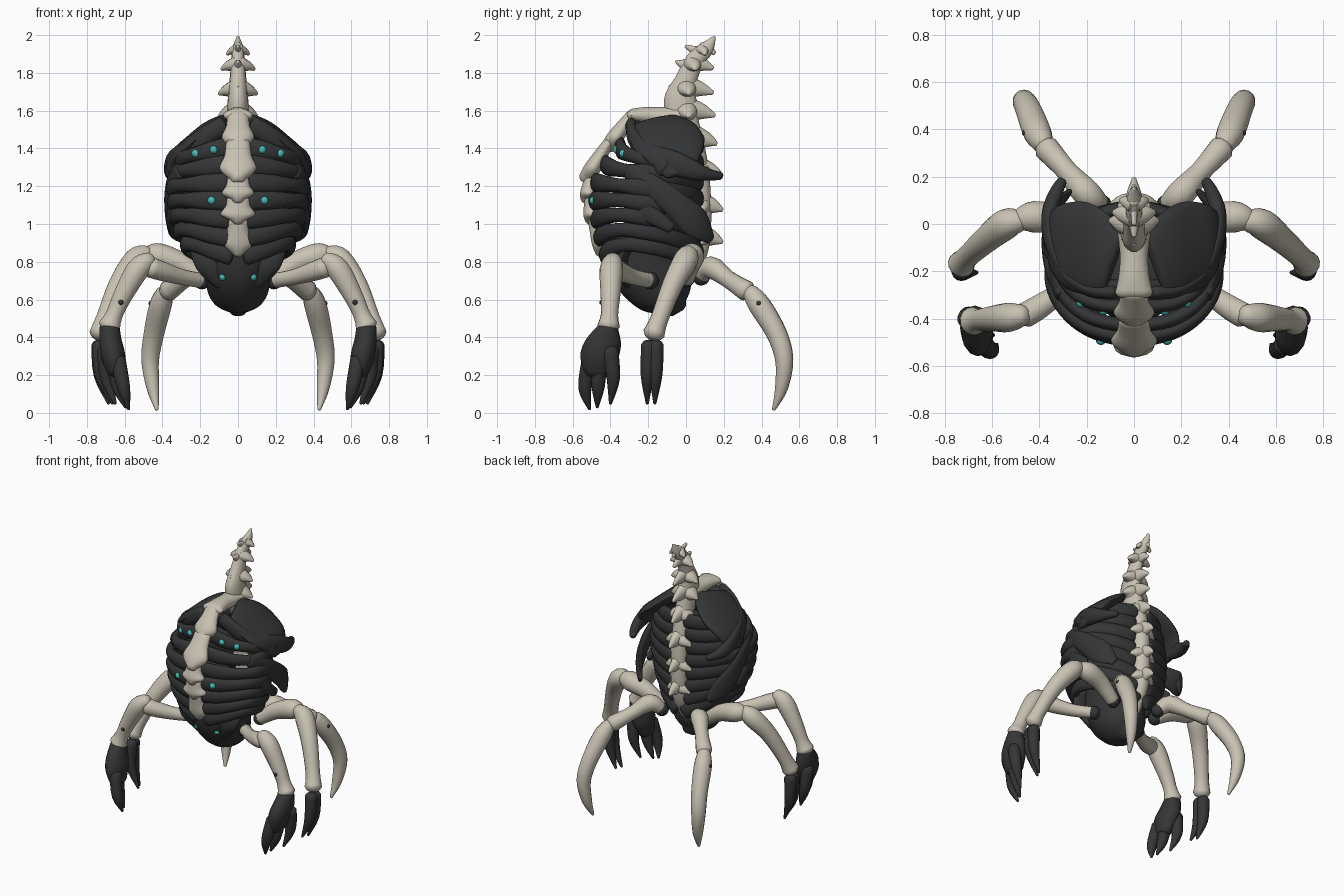
import bpy, bmesh, math
from mathutils import Vector

if "Cube" in bpy.data.objects:
    bpy.data.objects.remove(bpy.data.objects["Cube"], do_unlink=True)


def material(name, color):
    m = bpy.data.materials.new(name)
    m.use_nodes = True
    m.diffuse_color = (*color, 1)
    m.node_tree.nodes["Principled BSDF"].inputs["Base Color"].default_value = (*color, 1)
    return m


BONE = material("pale bone", (0.58, 0.54, 0.45))
DARK = material("charcoal shell", (0.035, 0.036, 0.037))
TEAL = material("teal glow", (0.06, 0.5, 0.45))


def finish(name, bm, mat, mirror):
    bmesh.ops.recalc_face_normals(bm, faces=bm.faces)
    me = bpy.data.meshes.new(name)
    bm.to_mesh(me)
    bm.free()
    ob = bpy.data.objects.new(name, me)
    bpy.context.collection.objects.link(ob)
    me.materials.append(mat)
    if mirror:
        ob.modifiers.new("mirror", "MIRROR")
    bpy.ops.object.select_all(action="DESELECT")
    ob.select_set(True)
    bpy.context.view_layer.objects.active = ob
    bpy.ops.object.shade_smooth_by_angle(angle=math.radians(50))
    return ob


def smooth_path(pts, steps=4):
    """Catmull-Rom samples of (x, y, z, width, thickness) points."""
    p = [pts[0]] + pts + [pts[-1]]
    out = []
    for i in range(1, len(p) - 2):
        for s in range(steps):
            t = s / steps
            out.append([0.5 * (2 * b + (c - a) * t + (2 * a - 5 * b + 4 * c - d) * t ** 2
                               + (3 * b - a - 3 * c + d) * t ** 3)
                        for a, b, c, d in zip(*p[i - 1:i + 3])])
    return out + [list(pts[-1])]


def loft(name, pts, mat, ref=(0, 0, 1), mirror=True, steps=4, sides=14):
    """Elliptical tube with rounded ends; width runs along ref."""
    pts = [tuple(p) if len(p) == 5 else (*p, p[3]) for p in pts]
    path = smooth_path(pts, steps)
    cs = [Vector(p[:3]) for p in path]
    rings = []
    last = len(cs) - 1
    for i, p in enumerate(path):
        t = (cs[min(i + 1, last)] - cs[max(i - 1, 0)]).normalized()
        n = Vector(ref)
        n = (n - t * n.dot(t)).normalized()
        w, h = max(p[3], .003), max(p[4], .003)
        ring = [(cs[i], t, n, w, h)]
        r = min(w, h)
        if i == 0:
            ring = [(cs[i] - t * r * k, t, n, w - r * q, h - r * q) for k, q in ((.6, .6), (.4, .25))] + ring
        if i == last:
            ring += [(cs[i] + t * r * k, t, n, w - r * q, h - r * q) for k, q in ((.4, .25), (.6, .6))]
        rings += ring
    bm = bmesh.new()
    loops = []
    for c, t, n, w, h in rings:
        b = t.cross(n)
        loops.append([bm.verts.new(c + n * w * math.cos(a) + b * h * math.sin(a))
                      for a in (math.tau * k / sides for k in range(sides))])
    for l0, l1 in zip(loops, loops[1:]):
        for k in range(sides):
            j = (k + 1) % sides
            bm.faces.new((l0[k], l0[j], l1[j], l1[k]))
    bm.faces.new(loops[0])
    bm.faces.new(loops[-1])
    return finish(name, bm, mat, mirror)


def ball(name, c, r, mat):
    bm = bmesh.new()
    bmesh.ops.create_uvsphere(bm, u_segments=14, v_segments=10, radius=r)
    bmesh.ops.translate(bm, vec=c, verts=bm.verts)
    return finish(name, bm, mat, True)


# Ribcage outline: height, half width, front depth
CAGE = [(.72, .16, -.36), (.82, .24, -.43), (.95, .31, -.47), (1.08, .345, -.49),
        (1.2, .35, -.49), (1.35, .305, -.41), (1.45, .22, -.31), (1.54, .1, -.23)]


def rib_point(i, a, out=0):
    """Point on rib i: low ribs rise from the breastbone, top ribs fall."""
    z = .82 + .1 * i + (.12 - .025 * i) * math.sin(a) - .1 * a / math.pi
    zc = min(max(z, CAGE[0][0]), CAGE[-1][0])
    for lo, hi in zip(CAGE, CAGE[1:]):
        if zc <= hi[0]:
            f = (zc - lo[0]) / (hi[0] - lo[0])
            hx, yf = (lo[k] + (hi[k] - lo[k]) * f for k in (1, 2))
            break
    back = .07
    mid, ry = (yf + back) / 2, (back - yf) / 2
    return ((hx + out) * math.sin(a) ** .95, mid - (ry + out) * math.cos(a), z)


# Ribs, thinner where the cage opens at the corners
for i in range(8):
    pts = []
    for k in range(10):
        a = .16 + 2.8 * k / 9
        pts.append((*rib_point(i, a), .052 - .016 * math.exp(-((a - 1) / .35) ** 2), .03))
    loft(f"rib_{i + 1}", pts, DARK, steps=3)

# Abdomen
loft("abdomen", [(0, -.2, .9, .2, .22), (0, -.2, .8, .19, .21), (0, -.15, .7, .175, .19),
                 (0, -.09, .61, .14, .14), (0, -.06, .56, .06, .07)], DARK, ref=(1, 0, 0), mirror=False, sides=24)
loft("abdomen_plate", [(.19, -.3, .9, .07, .03), (.15, -.34, .8, .08, .03), (.08, -.31, .69, .05, .03)],
     DARK, ref=(1, 0, 0))

# Shoulder shields with rear horns
loft("shoulder_shield", [(.1, -.16, 1.535, .14, .035), (.16, -.13, 1.495, .18, .045), (.24, -.09, 1.43, .19, .045),
                         (.32, -.06, 1.36, .15, .04), (.36, -.04, 1.27, .08, .025)],
     DARK, ref=(0, 1, 0), sides=24)
loft("shoulder_band", [(.08, -.29, 1.52, .05, .03), (.18, -.28, 1.46, .05, .03), (.28, -.22, 1.38, .05, .03),
                       (.35, -.12, 1.29, .05, .03)], DARK)
loft("shoulder_horn", [(.31, -.18, 1.37, .05, .03), (.35, -.06, 1.32, .065, .035), (.355, .05, 1.28, .05, .035),
                       (.33, .13, 1.26, .03, .03), (.305, .18, 1.255, .022, .022)], DARK)
# Diagonal flank blades
loft("flank_blade", [(.31, -.3, 1.28, .045, .025), (.355, -.18, 1.2, .06, .025), (.365, -.05, 1.1, .07, .025),
                     (.335, .06, 1.0, .08, .025), (.28, .13, .92, .03, .015)], DARK)
loft("flank_plate", [(.23, -.38, 1.2, .03, .02), (.3, -.3, 1.14, .06, .025), (.35, -.2, 1.06, .05, .025),
                     (.355, -.08, .98, .03, .02)], DARK)

# Spine column, from the pointed tip down
COLUMN = [(0, .15, 1.99, .008), (0, .11, 1.93, .03, .04), (0, .05, 1.87, .035, .05), (0, .0, 1.76, .045, .06),
          (0, -.03, 1.65, .055, .09), (0, -.01, 1.54, .06, .08), (0, .05, 1.36, .06), (0, .07, 1.2, .06),
          (0, .075, 1.0, .06), (0, .06, .85, .055), (0, .0, .7, .04)]
loft("spine_column", COLUMN, BONE, ref=(1, 0, 0), mirror=False)

# Vertebra processes: height, column depth, spike reach, side reach, size
VERTEBRAE = [(1.91, .085, .15, .06, .55), (1.83, .035, .14, .09, .75), (1.7, .0, .14, .105, .9),
             (1.58, .0, .15, .105, 1), (1.43, .04, .16, .1, 1), (1.26, .07, .19, .1, 1),
             (1.08, .07, .19, .1, 1), (.91, .07, .19, .09, 1)]
for i, (z, y, reach, side, s) in enumerate(VERTEBRAE):
    n = i + 1
    loft(f"vertebra_spike_{n}", [(0, y, z + .03 * s, .07 * s, .05 * s),
                                 (0, (y + reach) / 2 + .01, z + .015 * s, .042 * s, .028 * s),
                                 (0, reach, z - .005, .012, .01)], BONE, mirror=False)
    loft(f"vertebra_wing_{n}", [(.01, y, z + .02 * s, .06 * s, .065 * s),
                                (side * .6, y + .01, z + .005, .035 * s, .045 * s),
                                (side - .005, y + .015, z - .01, .01, .012)], BONE)
    if i < 3:
        loft(f"vertebra_keel_{n}", [(0, y, z, .05 * s, .035 * s), (0, y - .05, z + .015, .035 * s, .025 * s),
                                    (0, y - .085, z + .03, .01, .01)], BONE, mirror=False)

# Breastbone: a chain of keystone plates down the front
loft("collar_bridge", [(0, .02, 1.58, .08, .045), (0, -.12, 1.57, .06, .05), (0, -.22, 1.575, .065, .045),
                       (0, -.29, 1.575, .08, .035)], BONE, ref=(1, 0, 0), mirror=False)
STERNUM = [((-.29, 1.575), (-.41, 1.41), .075), ((-.41, 1.43), (-.53, 1.24), .085),
           ((-.51, 1.24), (-.52, 1.13), .075), ((-.51, 1.13), (-.495, 1.02), .08), ((-.49, 1.02), (-.44, .85), .07)]
for i, ((y0, z0), (y1, z1), w) in enumerate(STERNUM):
    at = lambda f: (0, y0 + (y1 - y0) * f, z0 + (z1 - z0) * f)
    loft(f"breastbone_{i + 1}", [(*at(0), w * .75, .03), (*at(.35), w * .85, .038), (*at(.72), w * 1.15, .045),
                                 (*at(1), w * .5, .04)], BONE, ref=(1, 0, 0), mirror=False)

# Legs: thigh and shin bones with flared joints
LEGS = {
    "front": ([(.19, -.19, .7, .04), (.3, -.28, .72, .042), (.4, -.35, .75, .052), (.46, -.385, .77, .055)],
              [(.47, -.385, .81, .045), (.53, -.395, .76, .062), (.61, -.4, .62, .052),
               (.655, -.405, .52, .046), (.68, -.41, .46, .06)]),
    "middle": ([(.18, .0, .71, .045), (.3, .02, .79, .058), (.42, .03, .83, .068), (.48, .02, .835, .05)],
               [(.48, .01, .845, .045), (.54, .0, .81, .065), (.63, -.07, .68, .056),
                (.705, -.14, .5, .048), (.73, -.17, .42, .058)]),
    "rear": ([(.14, .08, .72, .04), (.2, .13, .77, .06), (.28, .22, .71, .046), (.37, .32, .645, .055)],
             [(.385, .34, .64, .045), (.41, .39, .57, .06), (.445, .48, .42, .055), (.465, .52, .28, .048),
              (.45, .505, .13, .034), (.43, .465, .02, .01)]),
}
for leg, (thigh, shin) in LEGS.items():
    loft(f"{leg}_thigh", thigh, BONE)
    loft(f"{leg}_shin", shin, BONE, ref=(0, 1, 0))
    ball(f"{leg}_hip_socket", thigh[0][:3], .046, DARK)
ball("front_shin_hole", (.62, -.445, .585), .014, DARK)
ball("rear_shin_hole", (.46, .385, .58), .014, DARK)

# Front hands with three claws
loft("front_palm", [(.68, -.41, .45, .055, .055), (.675, -.43, .38, .09, .06), (.66, -.46, .3, .1, .065),
                    (.645, -.47, .22, .075, .05)], DARK, ref=(0, 1, 0))
CLAWS = {
    "front_claw_inner": ((.635, -.51, .28), (.605, -.535, .13), (.58, -.51, .02)),
    "front_claw_middle": ((.66, -.46, .28), (.635, -.465, .14), (.595, -.47, .03)),
    "front_claw_outer": ((.705, -.4, .33), (.695, -.385, .18), (.65, -.4, .05)),
    "middle_claw_fore": ((.73, -.195, .36), (.725, -.205, .2), (.665, -.205, .05)),
    "middle_claw_hind": ((.735, -.16, .36), (.73, -.16, .2), (.685, -.165, .05)),
}
for name, (a, b, c) in CLAWS.items():
    loft(name, [(*a, .042), (*b, .035), (*c, .008)], DARK, ref=(0, 1, 0))

# Glowing studs
for n, (i, a) in enumerate([(6, .44), (6, .8), (3, .37)]):
    ball(f"rib_light_{n + 1}", rib_point(i, a, .02), .022, TEAL)
ball("abdomen_light", (.08, -.357, .72), .02, TEAL)
ball("flank_light", (.335, -.275, 1.135), .016, TEAL)
